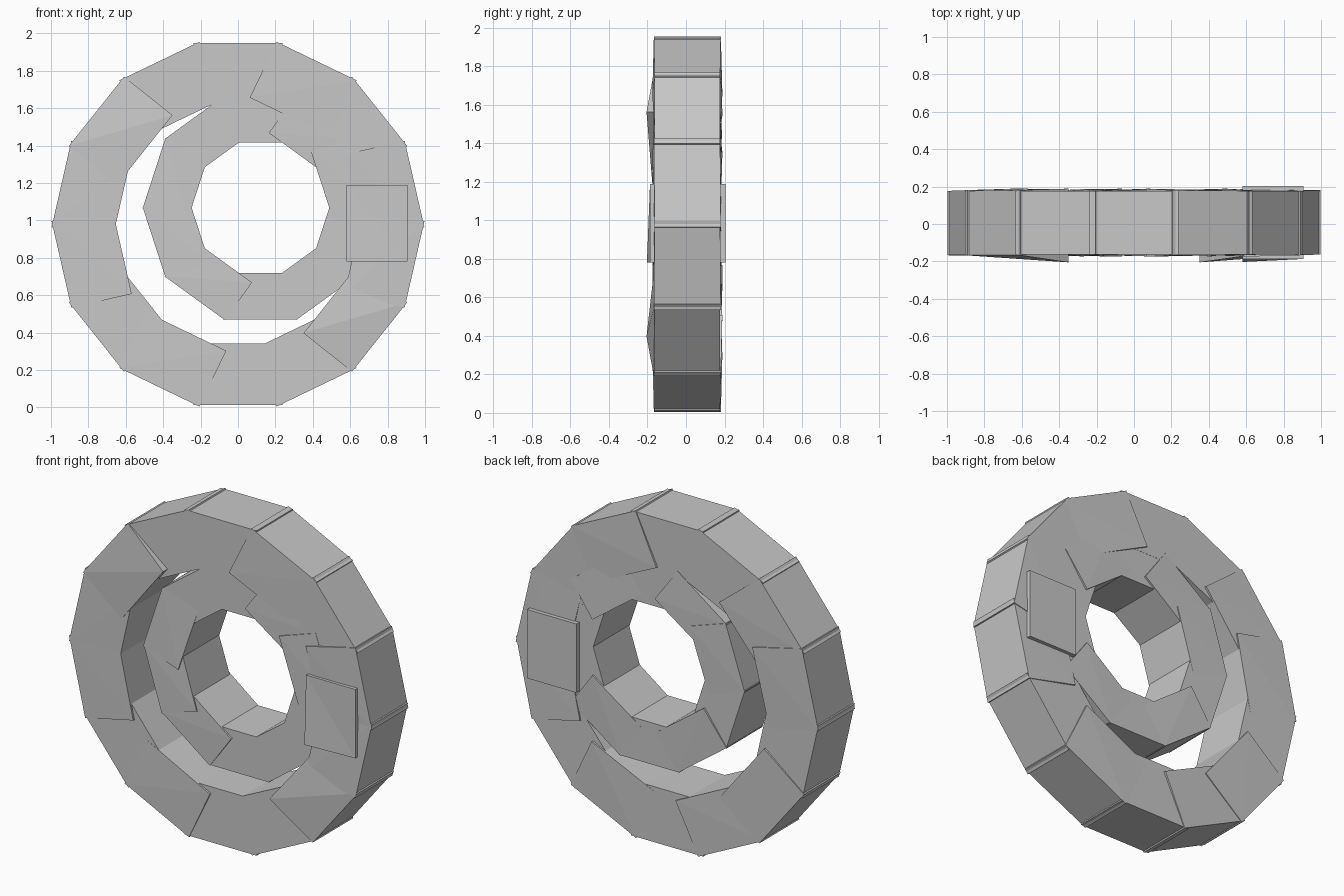
import bpy, bmesh, math
from mathutils import Vector

if "Cube" in bpy.data.objects:
    bpy.data.objects.remove(bpy.data.objects["Cube"])

grey = bpy.data.materials.new("plain grey")
grey.diffuse_color = (0.58, 0.58, 0.58, 1)
grey.use_nodes = True
grey.node_tree.nodes["Principled BSDF"].inputs["Base Color"].default_value = grey.diffuse_color


def hull_object(name, groups):
    """One object from several convex solids, each given by its corner points."""
    bm = bmesh.new()
    for pts in groups:
        vs = [bm.verts.new(p) for p in pts]
        bmesh.ops.convex_hull(bm, input=vs)
    bmesh.ops.recalc_face_normals(bm, faces=bm.faces)
    me = bpy.data.meshes.new(name)
    bm.to_mesh(me)
    bm.free()
    me.materials.append(grey)
    ob = bpy.data.objects.new(name, me)
    bpy.context.collection.objects.link(ob)
    return ob


def ring(name, cx, cz, n, r_in, r_out, half, y0, y1, front, back):
    """Ring of overlapping blocks; front/back lift the inner corners (low angle, high angle).
    The outer corner of a lifted end rises slightly as well."""
    groups = []
    for k in range(n):
        a = (k + 0.5) * 2 * math.pi / n
        rad = Vector((math.cos(a), 0, math.sin(a)))
        tan = Vector((-math.sin(a), 0, math.cos(a)))
        c = Vector((cx, 0, cz))
        pts = []
        for end in (0, 1):
            t = tan * half * (2 * end - 1)
            f = front.get(k, (0, 0))[end]
            b = back.get(k, (0, 0))[end]
            fo, bo = min(f, 0.004), min(b, 0.004)
            pts += [c + rad * r_out + t + Vector((0, y0 - fo, 0)),
                    c + rad * r_out + t + Vector((0, y1 + bo, 0)),
                    c + rad * r_in + t + Vector((0, y0 - f, 0)),
                    c + rad * r_in + t + Vector((0, y1 + b, 0))]
        groups.append(pts)
    return hull_object(name, groups)


# Large outer ring of 14 blocks
ring("outer_ring", 0, 0.98, 14, 0.637, 0.968, 0.237, -0.163, 0.177,
     {0: (0, .012), 2: (0, .012), 5: (.042, .012), 6: (.012, .008), 7: (.008, .012),
      9: (0, .012), 12: (.042, 0), 13: (.012, 0)},
     {0: (.01, 0), 2: (0, .012), 5: (.012, 0), 6: (.012, 0), 8: (.012, .01),
      9: (0, .012), 11: (0, .012), 13: (.01, 0)})

# Small inner ring of 10 blocks, off centre
ring("inner_ring", 0.12, 1.068, 10, 0.35, 0.598, 0.199, -0.161, 0.176,
     {0: (.006, .012), 1: (0, .01), 4: (0, .012), 5: (0, .012), 6: (0, .012)},
     {1: (.012, 0), 3: (.012, 0), 4: (.01, 0), 6: (.012, 0), 8: (0, .012)})

# Block that links both rings, with a slanted lower front corner
x0, x1, z0, z1, yf, yb = 0.58, 0.905, 0.78, 1.19, -0.187, 0.204
box = [(x, y, z) for x in (x0, x1) for y in (yf, yb) for z in (z0, z1)]
wedge = [(x0, -0.203, z0), (x0, yf, z1), (x1, yf, z0), (x0, yf + 0.05, z0)]
hull_object("link_block", [box, wedge])
